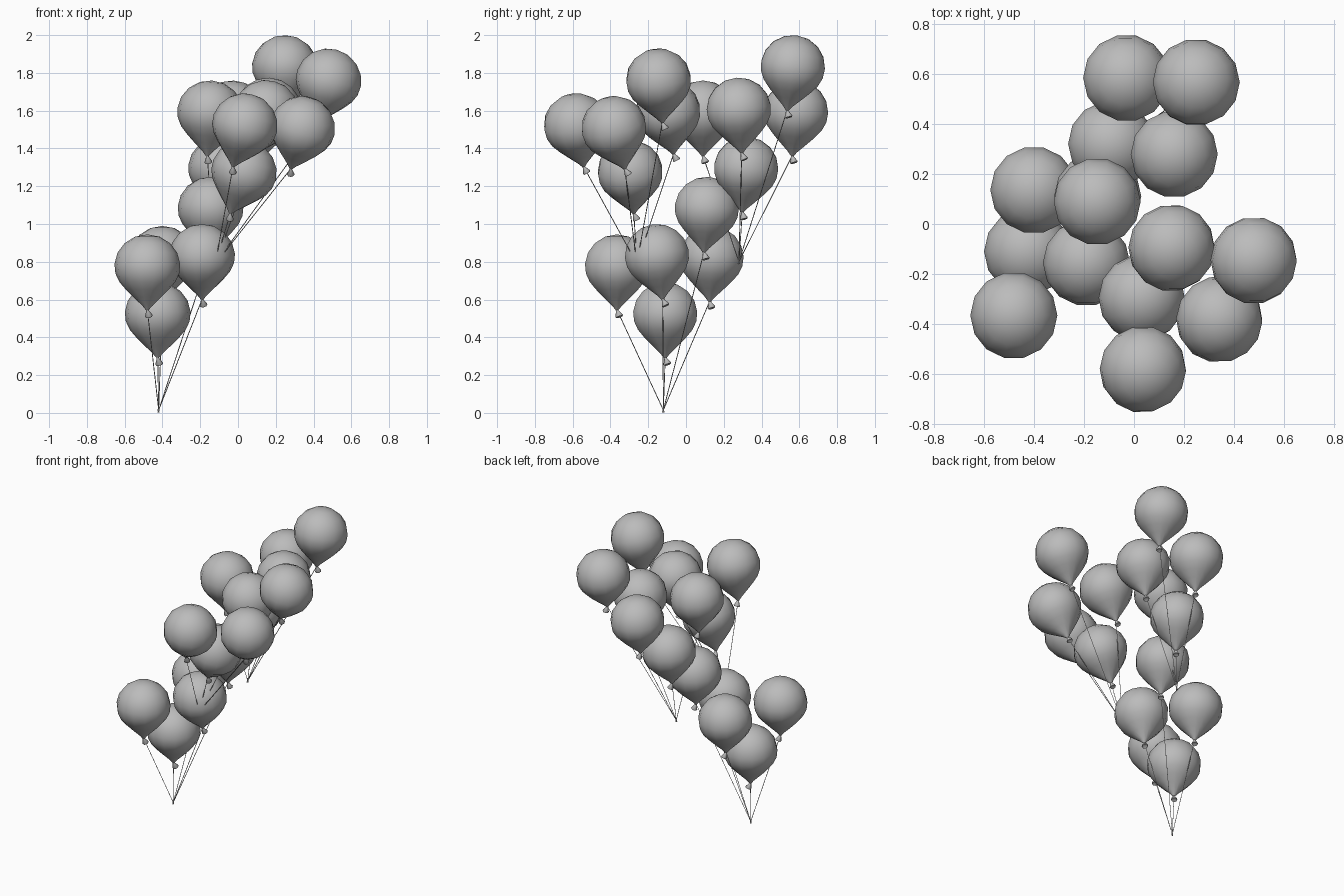
import bpy
import bmesh
import math
from mathutils import Vector

if "Cube" in bpy.data.objects:
    bpy.data.objects.remove(bpy.data.objects["Cube"])

SIDES = 14
grey = bpy.data.materials.new("balloon_grey")
grey.diffuse_color = (0.5, 0.5, 0.5, 1.0)
grey.use_nodes = True
grey.node_tree.nodes["Principled BSDF"].inputs["Base Color"].default_value = grey.diffuse_color

# (height along axis, radius) from crown to neck
BALLOON = [(0.172, 0), (0.160, 0.065), (0.125, 0.121), (0.075, 0.158),
           (0.015, 0.174), (-0.035, 0.169), (-0.08, 0.148), (-0.12, 0.114),
           (-0.16, 0.074), (-0.205, 0.027), (-0.228, 0.008)]
NECK = [(0.012, 0.006), (-0.006, 0.008), (-0.034, 0.021), (-0.040, 0.018), (-0.034, 0)]

# Each bunch: where its strings meet, then balloon centre and sideways lean of the neck
BUNCHES = {
    "lower": ((-0.42, -0.12, 0.015), [
        (-0.425, -0.11, 0.52, 0.00, 0.00),
        (-0.48, -0.365, 0.773, 0.00, 0.00),
        (-0.19, -0.153, 0.828, 0.00, 0.03),
        (-0.40, 0.135, 0.818, 0.00, -0.01),
        (-0.145, 0.11, 1.078, 0.00, -0.015)]),
    "front": ((-0.12, -0.26, 0.79), [
        (0.03, -0.295, 1.272, -0.075, 0.02),
        (0.035, -0.58, 1.52, -0.065, 0.04),
        (0.34, -0.38, 1.505, -0.065, 0.06),
        (0.15, -0.095, 1.59, -0.06, 0.03),
        (0.478, -0.145, 1.757, -0.06, 0.02)]),
    "back": ((-0.12, 0.28, 0.80), [
        (-0.09, 0.318, 1.29, -0.01, -0.02),
        (-0.03, 0.582, 1.588, -0.01, -0.02),
        (0.16, 0.28, 1.603, -0.01, 0.015),
        (-0.148, 0.09, 1.588, -0.015, 0.00),
        (0.248, 0.565, 1.828, -0.01, -0.03)]),
}


def lathe(name, profile, centre, down, sides):
    """Spin a (height, radius) profile about an axis whose lower end points along down."""
    bm = bmesh.new()
    rot = Vector((0, 0, 1)).rotation_difference(-down.normalized())
    centre = Vector(centre)
    rings = []
    for h, r in profile:
        n = sides if r > 0 else 1
        rings.append([bm.verts.new(centre + rot @ Vector((
            r * math.cos(2 * math.pi * i / sides),
            r * math.sin(2 * math.pi * i / sides), h))) for i in range(n)])
    for a, b in zip(rings, rings[1:]):
        for i in range(sides):
            j = (i + 1) % sides
            if len(a) == 1:
                bm.faces.new((a[0], b[i], b[j]))
            elif len(b) == 1:
                bm.faces.new((a[i], b[0], a[j]))
            else:
                bm.faces.new((a[i], b[i], b[j], a[j]))
    # close any open ends
    if len(rings[0]) > 1:
        bm.faces.new(rings[0])
    if len(rings[-1]) > 1:
        bm.faces.new(rings[-1][::-1])
    bmesh.ops.recalc_face_normals(bm, faces=bm.faces[:])
    mesh = bpy.data.meshes.new(name)
    bm.to_mesh(mesh)
    bm.free()
    mesh.materials.append(grey)
    obj = bpy.data.objects.new(name, mesh)
    bpy.context.collection.objects.link(obj)
    bpy.ops.object.select_all(action='DESELECT')
    obj.select_set(True)
    bpy.context.view_layer.objects.active = obj
    bpy.ops.object.shade_smooth_by_angle(angle=math.radians(50))
    return obj


for bunch, (anchor, balloons) in BUNCHES.items():
    anchor = Vector(anchor)
    for k, (x, y, z, lean_x, lean_y) in enumerate(balloons, 1):
        centre = Vector((x, y, z))
        down = Vector((lean_x, lean_y, -0.228)).normalized()
        tip = centre + down * 0.228
        # inflated body
        lathe(f"{bunch}_balloon_{k}", BALLOON, centre, down, SIDES)
        # flared rubber neck, flicked slightly sideways
        flick = down + Vector((0.25, 0.35, 0))
        lathe(f"{bunch}_neck_{k}", NECK, tip, flick, 8)
        # string from neck to just past the meeting point
        line = anchor - tip
        length = line.length + 0.013
        lathe(f"{bunch}_string_{k}", [(0, 0.0022), (-length, 0.0022)], tip, line, 4)
    # small tie holding the strings together
    lathe(f"{bunch}_tie", [(0.006, 0.005), (-0.006, 0.005)], anchor, Vector((0, 0, -1)), 6)
